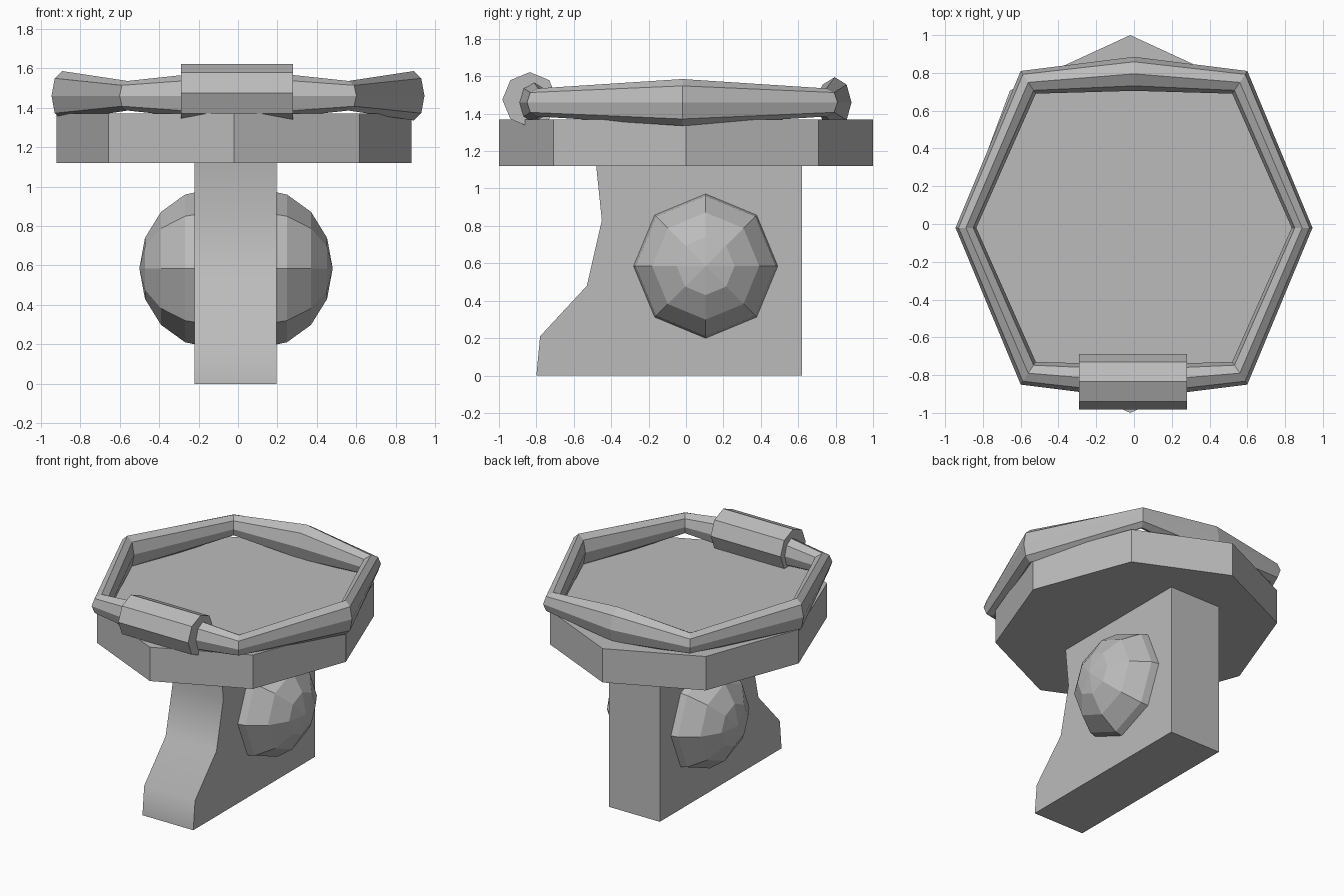
import bpy, bmesh, math
from mathutils import Matrix

cube = bpy.data.objects.get("Cube")
if cube:
    bpy.data.objects.remove(cube, do_unlink=True)

grey = bpy.data.materials.new("grey")
grey.use_nodes = True
grey.diffuse_color = (0.5, 0.5, 0.5, 1)
grey.node_tree.nodes["Principled BSDF"].inputs["Base Color"].default_value = (0.5, 0.5, 0.5, 1)


def finish(name, bm):
    """Turn a bmesh into a named grey object."""
    bmesh.ops.recalc_face_normals(bm, faces=bm.faces)
    mesh = bpy.data.meshes.new(name)
    bm.to_mesh(mesh)
    bm.free()
    mesh.materials.append(grey)
    obj = bpy.data.objects.new(name, mesh)
    bpy.context.collection.objects.link(obj)
    return obj


def loft(name, rings, closed=False):
    """Bridge equal rings of points, capping the ends unless closed."""
    bm = bmesh.new()
    loops = [[bm.verts.new(p) for p in ring] for ring in rings]
    n = len(loops[0])
    pairs = list(zip(loops, loops[1:]))
    if closed:
        pairs.append((loops[-1], loops[0]))
    else:
        bm.faces.new(loops[0])
        bm.faces.new(loops[-1])
    for a, b in pairs:
        for i in range(n):
            j = (i + 1) % n
            bm.faces.new((a[i], a[j], b[j], b[i]))
    return finish(name, bm)


OCT = [(math.cos(i * math.pi / 4), math.sin(i * math.pi / 4)) for i in range(8)]

# Curved stand, a side profile extruded across x
profile = [(-0.80, 0), (0.62, 0), (0.62, 1.12), (-0.48, 1.12),
           (-0.45, 0.83), (-0.53, 0.48), (-0.78, 0.21)]
stand = loft("stand", [[(x, y, z) for y, z in profile] for x in (-0.22, 0.195)])
bpy.ops.object.select_all(action='DESELECT')
bpy.context.view_layer.objects.active = stand
stand.select_set(True)
bpy.ops.object.shade_smooth_by_angle(angle=math.radians(45))

# Octagonal table slab
loft("table_slab", [[(-0.02 + 0.9 * c, s, z) for c, s in OCT] for z in (1.12, 1.37)])

# Faceted knobs on both sides of the stand
for name, side in (("left_knob", 1), ("right_knob", -1)):
    bm = bmesh.new()
    bmesh.ops.create_uvsphere(bm, u_segments=8, v_segments=8, radius=1)
    move = (Matrix.Translation((-0.01 + side * 0.115, 0.105, 0.585))
            @ Matrix.Diagonal((0.375, 0.405, 0.405, 1))
            @ Matrix.Rotation(math.pi / 2, 4, 'Y'))
    bmesh.ops.transform(bm, matrix=move, verts=bm.verts)
    finish(name, bm)

# Hoop: eight corner stations, thick at the axes and thin at the diagonals
rings = []
for c, s in OCT:
    if abs(c) > 0.9:
        px, py, rx, ry, rz = c * 0.89, 0, c * 0.055, 0, 0.125
    elif abs(s) > 0.9:
        px, py, rx, ry, rz = 0, s * 0.815, 0, s * 0.09, 0.135
    else:
        sx, sy = math.copysign(1, c), math.copysign(1, s)
        px, py, rx, ry, rz = sx * 0.56, sy * 0.77, sx * 0.04, sy * 0.06, 0.075
    rings.append([(px + rx * u, py - 0.02 + ry * u, 1.46 + rz * v) for u, v in OCT])
loft("hoop", rings, closed=True)

# Sleeve around the front of the hoop
loft("hoop_sleeve", [[(x, -0.835 + 0.147 * u, 1.475 + 0.147 * v) for u, v in OCT]
                     for x in (-0.29, 0.28)])
